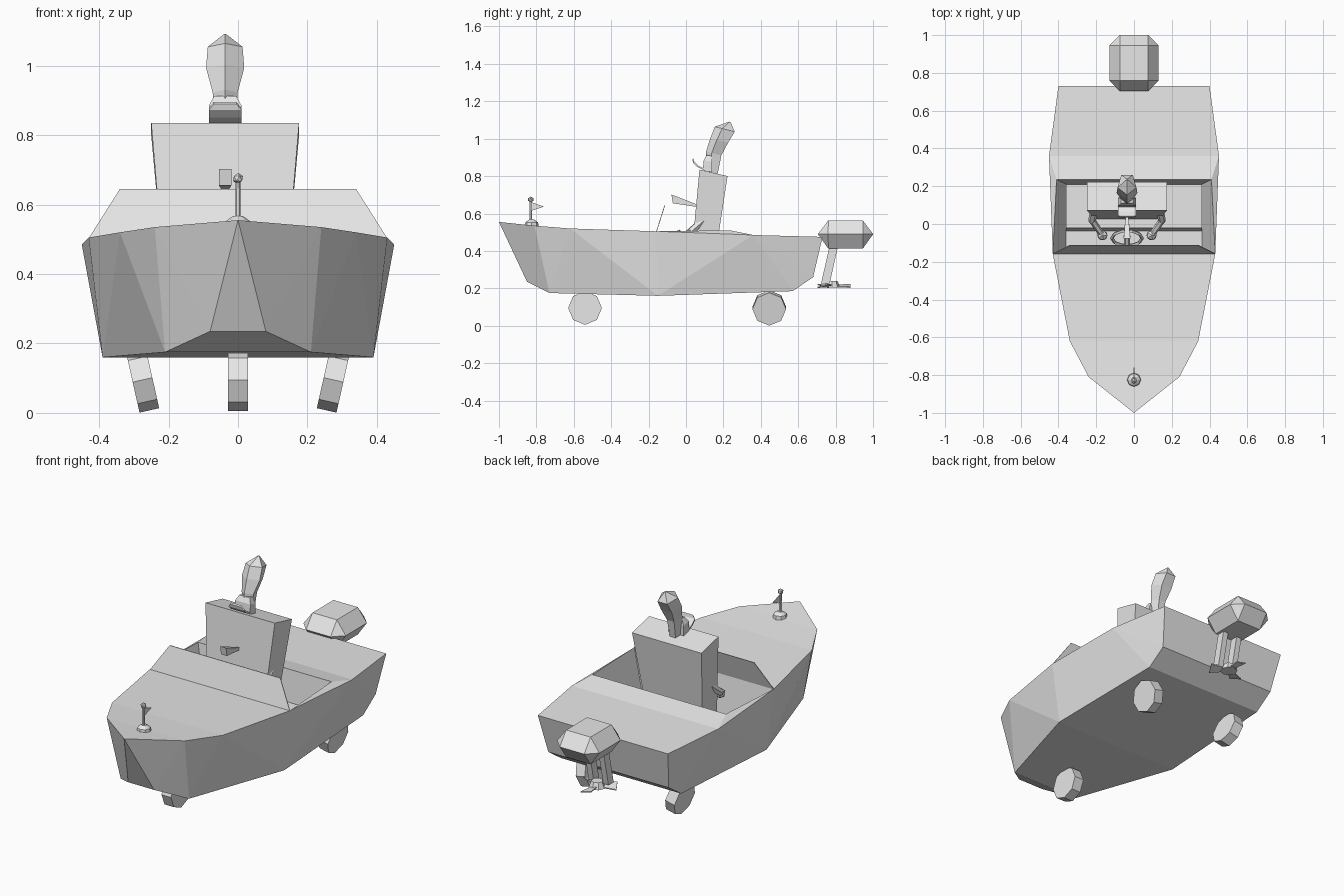
import bpy, bmesh, math
from mathutils import Vector

cube = bpy.data.objects.get("Cube")
if cube:
    bpy.data.objects.remove(cube, do_unlink=True)

GREY = (0.8, 0.8, 0.8, 1)
mat = bpy.data.materials.new("plain_grey")
mat.use_nodes = True
mat.diffuse_color = GREY
mat.node_tree.nodes["Principled BSDF"].inputs["Base Color"].default_value = GREY


def build(name, verts, faces):
    bm = bmesh.new()
    vs = [bm.verts.new(v) for v in verts]
    for f in faces:
        bm.faces.new([vs[i] for i in f])
    bmesh.ops.remove_doubles(bm, verts=bm.verts, dist=0.0005)
    bmesh.ops.recalc_face_normals(bm, faces=bm.faces)
    me = bpy.data.meshes.new(name)
    bm.to_mesh(me)
    bm.free()
    me.materials.append(mat)
    ob = bpy.data.objects.new(name, me)
    bpy.context.collection.objects.link(ob)
    return ob


def loft(name, rings):
    """Closed skin through rings with equal point counts."""
    n = len(rings[0])
    faces = [(k * n + i, k * n + (i + 1) % n, (k + 1) * n + (i + 1) % n, (k + 1) * n + i)
             for k in range(len(rings) - 1) for i in range(n)]
    last = (len(rings) - 1) * n
    faces += [tuple(range(n)), tuple(range(last, last + n))]
    return build(name, [p for r in rings for p in r], faces)


def rect(cx, hx, a, b):
    """Four-point ring from front (y, z) to back (y, z)."""
    return [(cx - hx, *a), (cx + hx, *a), (cx + hx, *b), (cx - hx, *b)]


def rod(name, a, b, r1, r2, sides=6):
    a, b = Vector(a), Vector(b)
    q = (b - a).to_track_quat('Z', 'Y')
    ring = lambda c, r: [c + q @ Vector((r * math.cos(t * math.tau / sides),
                                         r * math.sin(t * math.tau / sides), 0)) for t in range(sides)]
    return loft(name, [ring(a, r1), ring(b, r2)])


def ball(name, loc, r):
    bpy.ops.mesh.primitive_ico_sphere_add(subdivisions=1, radius=r, location=loc)
    ob = bpy.context.object
    ob.name = name
    ob.data.materials.append(mat)
    return ob


# Hull, decks and open cockpit, described by its left half
half = [(0, -1, .555), (.24, -.81, .535), (.34, -.62, .52), (.43, -.16, .505),
        (.45, .36, .485), (.40, .73, .475),
        (.08, -.85, .235), (.21, -.73, .175), (.39, -.15, .16), (.37, .57, .185), (.37, .68, .26),
        (.41, .235, .51), (.36, .21, .28), (.36, -.13, .28)]
side = [(0, 6, 1), (1, 6, 7), (1, 7, 2), (2, 7, 8), (2, 8, 3), (3, 8, 4), (4, 8, 9),
        (4, 9, 10), (4, 10, 5), (3, 4, 11), (3, 11, 12, 13)]
across = [(6, 7), (7, 8), (8, 9), (9, 10), (10, 5), (1, 2), (2, 3), (11, 4), (4, 5),
          (3, 13), (13, 12), (12, 11)]
n = len(half)
faces = side + [tuple(i + n for i in f) for f in side]
faces += [(a, b, b + n, a + n) for a, b in across] + [(0, 6, 6 + n), (0, 1, 1 + n)]
verts = half + [(-x, y, z) for x, y, z in half]
# Share the bow vertex between both halves
faces = [tuple(0 if i == n else i for i in f) for f in faces]
build("hull", verts, faces)

# Raised cockpit floor and windshield
loft("cockpit_floor", [rect(0, .36, (-.04, .27), (.21, .27)), rect(0, .36, (-.02, .34), (.21, .34))])
loft("windshield", [rect(0, .43, (-.16, .503), (-.156, .503)), rect(0, .34, (-.115, .645), (-.111, .645))])

# Block-shaped pilot
CX = -.037
loft("pilot_body", [rect(CX, .17, (.025, .33), (.15, .33)), rect(CX, .213, (.072, .835), (.222, .80))])
loft("pilot_nose", [rect(CX, .006, (.06, .635), (.06, .648)), rect(CX, .018, (-.07, .655), (-.078, .702))])

# Crest on the head
rings = []
for y, z, hx, hy in [(.137, .81, .028, .034), (.15, .92, .036, .043), (.18, .99, .055, .05),
                     (.21, 1.05, .05, .056), (.235, 1.09, .004, .004)]:
    rings.append([(CX + hx * sx, y + hy * sy, z - .25 * hy * sy)
                  for sx, sy in [(0, -1), (1, -.3), (.6, .9), (-.6, .9), (-1, -.3)]])
loft("head_crest", rings)

# Turned-up visor at the top of the face
loft("visor", [rect(CX, w, (y, z), (y + .006, z + .006)) for y, z, w in
               [(.034, .89, .032), (.038, .872, .047), (.06, .85, .047), (.115, .822, .047)]])
loft("visor_crown", [rect(CX, .047, (.09, .835), (.14, .82)), rect(CX, .047, (.095, .885), (.14, .875)),
                     rect(CX, .032, (.11, .912), (.135, .91))])

# Arms, hands and steering wheel
for s, label in ((1, "left"), (-1, "right")):
    pts = [(CX + s * .17, .09, .56), (CX + s * .185, .02, .50), (CX + s * .13, -.06, .45)]
    rod(label + "_upper_arm", pts[0], pts[1], .022, .02)
    rod(label + "_forearm", pts[1], pts[2], .018, .016)
    ball(label + "_elbow", pts[1], .022)
    ball(label + "_hand", pts[2], .03)
bpy.ops.mesh.primitive_torus_add(major_segments=10, minor_segments=4, major_radius=.08, minor_radius=.01,
                                 location=(CX, -.075, .44), rotation=(math.radians(60), 0, 0))
wheel = bpy.context.object
wheel.name = "steering_wheel"
wheel.data.materials.append(mat)
rod("steering_column", (CX, -.14, .40), (CX, -.07, .44), .015, .015)

# Road wheels: one in front, a leaning pair behind
for name, x, y, lean in (("front_wheel", 0, -.54, 0), ("rear_left_wheel", .275, .445, .22),
                         ("rear_right_wheel", -.275, .445, -.22)):
    bpy.ops.mesh.primitive_cylinder_add(vertices=8, radius=.09, depth=.058, location=(x, y, .095),
                                        rotation=(0, math.pi / 2 + lean, 0))
    ob = bpy.context.object
    ob.name = name
    ob.data.materials.append(mat)

# Bow mast with pennant
rod("mast_base", (0, -.825, .53), (0, -.825, .553), .038, .034, 8)
rod("mast_cap", (0, -.825, .553), (0, -.825, .567), .034, .014, 8)
rod("mast", (0, -.83, .55), (0, -.83, .67), .008, .007)
ball("mast_ball", (0, -.83, .675), .016)
loft("pennant", [[(x, -.825, .66), (x, -.76, .637), (x, -.825, .615)] for x in (-.002, .002)])

# Outboard engine: octagonal belt between smaller flat caps
cy = .853
belt = [(.075, .148), (.13, .093), (.13, -.093), (.075, -.148)]
belt += [(-x, -y) for x, y in belt]
cap = [(math.copysign(.075, x), math.copysign(.092, y)) for x, y in belt]
loft("engine_cowl", [[(x, y + cy, z) for x, y in ring]
                     for ring, z in ((cap, .412), (belt, .49), (cap, .563))])

# Engine struts and flat propeller
for s, label in ((1, "left"), (-1, "right")):
    loft(label + "_engine_strut", [rect(s * .045, .016, (.722, .225), (.768, .225)),
                                   rect(s * .045, .016, (.765, .415), (.81, .415))])
rod("propeller_hub", (0, .78, .205), (0, .78, .24), .045, .03, 8)
for k in range(3):
    a = k * math.tau / 3 + math.pi / 2
    u, v = Vector((math.cos(a), math.sin(a), 0)), Vector((-math.sin(a), math.cos(a), 0))
    c = Vector((0, .78, .213))
    loft("propeller_blade_%d" % (k + 1),
         [[c + u * d + v * w + Vector((0, 0, w * .25 + t)) for d, w in ((.02, -.015), (.1, -.032), (.1, .032), (.02, .015))]
          for t in (-.003, .003)])
